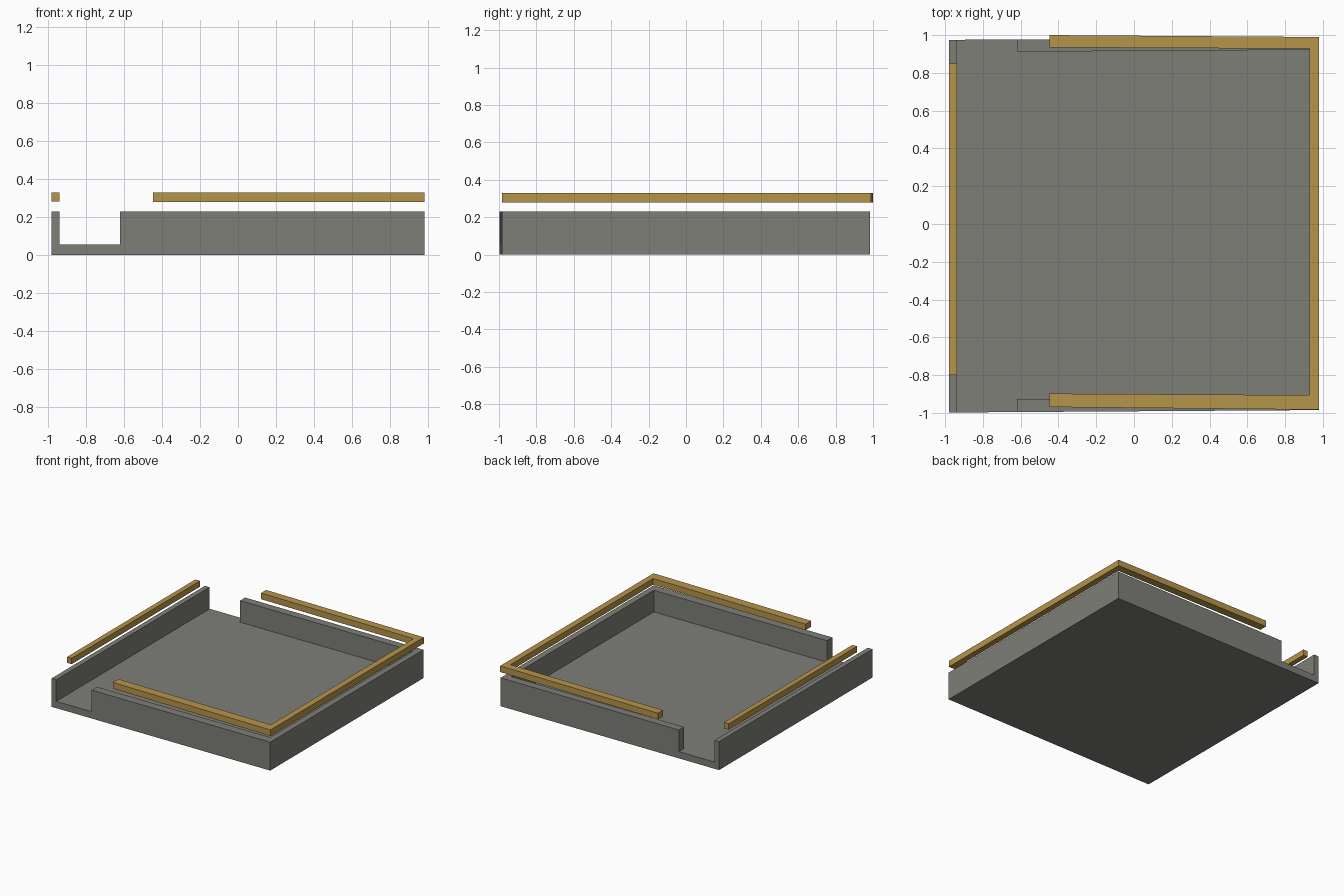
import bpy, bmesh

if "Cube" in bpy.data.objects:
    bpy.data.objects.remove(bpy.data.objects["Cube"])

def material(name, col):
    m = bpy.data.materials.new(name)
    m.diffuse_color = (*col, 1)
    m.use_nodes = True
    m.node_tree.nodes["Principled BSDF"].inputs["Base Color"].default_value = m.diffuse_color
    return m

grey = material("slate grey", (0.21, 0.21, 0.19))
wood = material("golden wood", (0.47, 0.30, 0.07))

def ring(bm, loop, z):
    return [bm.verts.new((x, y, z)) for x, y in loop]

def skirt(bm, low, high):
    for i in range(len(low)):
        j = (i + 1) % len(low)
        bm.faces.new((low[i], low[j], high[j], high[i]))

def finish(bm, name, mat):
    bmesh.ops.remove_doubles(bm, verts=bm.verts, dist=1e-5)
    bmesh.ops.dissolve_limit(bm, angle_limit=0.005, verts=bm.verts, edges=bm.edges)
    bmesh.ops.recalc_face_normals(bm, faces=bm.faces)
    me = bpy.data.meshes.new(name)
    bm.to_mesh(me)
    bm.free()
    me.materials.append(mat)
    bpy.context.collection.objects.link(bpy.data.objects.new(name, me))

def prism(name, loop, z0, z1, mat):
    bm = bmesh.new()
    low, high = ring(bm, loop, z0), ring(bm, loop, z1)
    skirt(bm, low, high)
    bm.faces.new(low[::-1])
    bm.faces.new(high)
    finish(bm, name, mat)

# Slightly skewed outline of the tray: front and back edge at a given x
L, R, IN, GAP = -0.98, 0.98, -0.938, -0.62
front = lambda x: (x, -0.998 + 0.013 * (x - L) / (R - L))
back = lambda x: (x, 0.975 + 0.010 * (x - L) / (R - L))

outline = [front(x) for x in (L, IN, GAP, R)] + [back(x) for x in (R, GAP, IN, L)]
inner = [(GAP, -0.927), (0.93, -0.915), (0.93, 0.922), (GAP, 0.912)]

# Tray: floor slab, left wall and U-shaped wall as one closed shell
FLOOR, TOP = 0.055, 0.231
bm = bmesh.new()
low, mid, top = (ring(bm, outline, z) for z in (0, FLOOR, TOP))
imid, itop = (ring(bm, inner, z) for z in (FLOOR, TOP))
skirt(bm, low, mid)
bm.faces.new(low[::-1])
bm.faces.new([mid[1], mid[2], *imid, mid[5], mid[6]])
left = [0, 1, 6, 7]
walls = [([mid[i] for i in left], [top[i] for i in left]),
         (mid[2:6] + imid[::-1], top[2:6] + itop[::-1])]
for a, b in walls:
    skirt(bm, a, b)
    bm.faces.new(b)
finish(bm, "tray", grey)

# Floating rails above the walls
prism("left_rail", [(L, -0.80), (IN, -0.80), (IN, 0.85), (L, 0.85)], 0.282, 0.33, wood)
prism("u_rail", [(-0.447, -0.969), (R, -0.983), (R, 0.99), (-0.447, 1.0),
                 (-0.447, 0.935), (0.93, 0.928), (0.93, -0.906), (-0.447, -0.898)],
      0.28, 0.33, wood)
